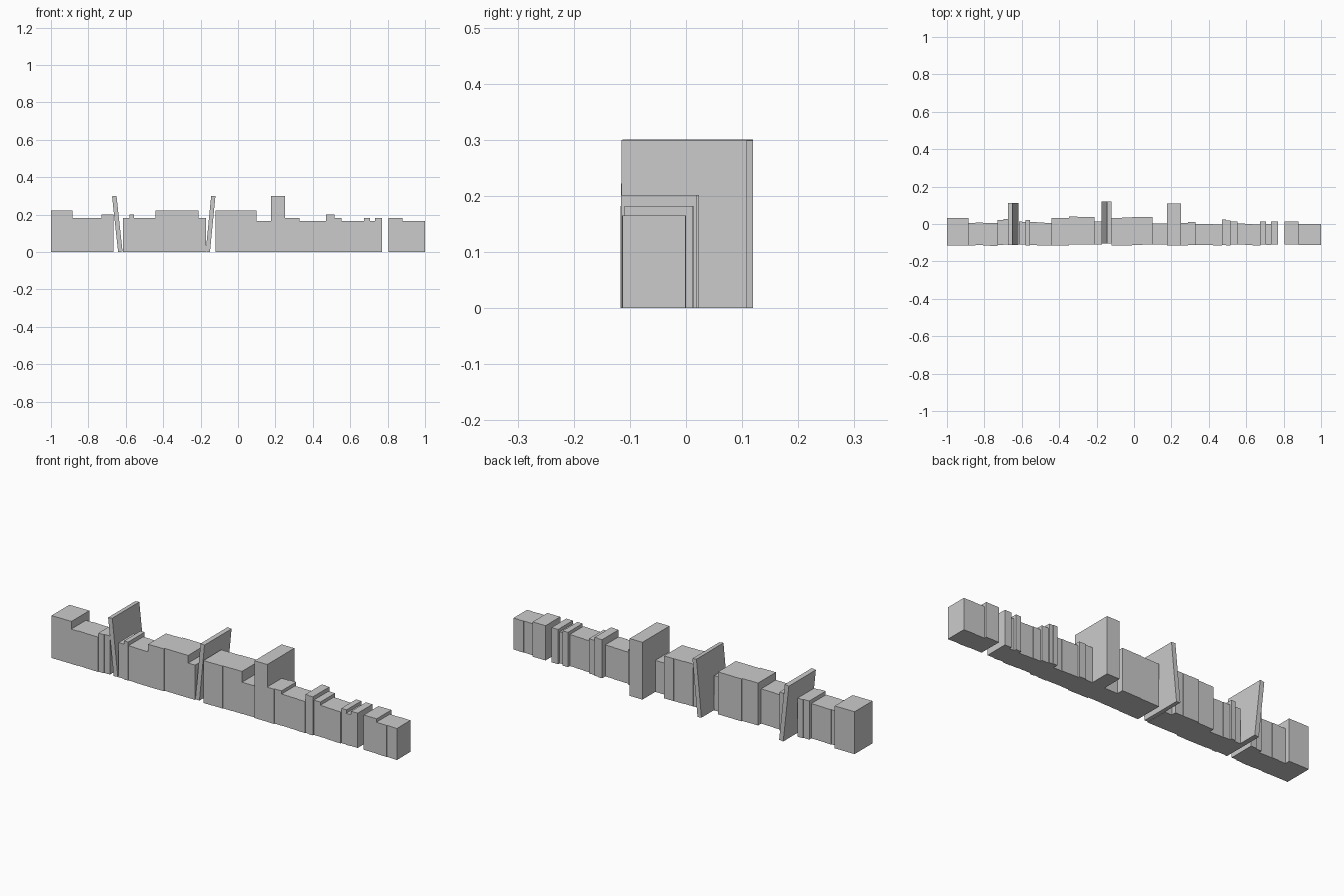
import bpy
import math
import random
from mathutils import Matrix, Vector

random.seed(4)
cube = bpy.data.objects.get("Cube")
if cube:
    bpy.data.objects.remove(cube, do_unlink=True)

grey = bpy.data.materials.new("book grey")
grey.use_nodes = True
grey.diffuse_color = (0.6, 0.6, 0.6, 1)
grey.node_tree.nodes["Principled BSDF"].inputs["Base Color"].default_value = grey.diffuse_color

# Book formats: height and depth
FORMATS = {
    "pocket": (0.165, 0.112),
    "small": (0.182, 0.122),
    "medium": (0.202, 0.136),
    "large": (0.222, 0.148),
    "atlas": (0.30, 0.224),
}
FRONT = -0.113


def add_book(name, x0, x1, kind, front, lean=0, pivot=0):
    """Box book standing on the floor, optionally tipped about its lower edge."""
    height, depth = FORMATS[kind]
    bpy.ops.mesh.primitive_cube_add(size=1)
    book = bpy.context.object
    book.name = name
    book.data.transform(Matrix.Translation(((x0 + x1) / 2, front + depth / 2, height / 2))
                        @ Matrix.Diagonal((x1 - x0, depth, height, 1)))
    if lean:
        hinge = Vector((pivot, 0, 0))
        book.data.transform(Matrix.Translation(hinge)
                            @ Matrix.Rotation(math.radians(lean), 4, "Y")
                            @ Matrix.Translation(-hinge))
    book.data.materials.append(grey)


# Runs of equal books: format, start, end, number of books
ROW = [
    ("large", -1, -0.885, 1),
    ("small", -0.885, -0.73, 4),
    ("medium", -0.73, -0.666, 2),
    ("small", -0.615, -0.58, 2),
    ("medium", -0.58, -0.556, 1),
    ("small", -0.556, -0.44, 3),
    ("large", -0.44, -0.212, 5),
    ("small", -0.212, -0.172, 1),
    ("large", -0.12, 0.1, 4),
    ("pocket", 0.1, 0.176, 2),
    ("small", 0.25, 0.33, 2),
    ("pocket", 0.33, 0.47, 3),
    ("medium", 0.47, 0.515, 2),
    ("small", 0.515, 0.553, 1),
    ("pocket", 0.553, 0.675, 3),
    ("small", 0.675, 0.705, 1),
    ("pocket", 0.705, 0.732, 1),
    ("small", 0.732, 0.77, 1),
    ("small", 0.805, 0.88, 1),
    ("pocket", 0.88, 1, 4),
]

# Upright books, slightly uneven along the front
count = 0
for kind, start, end, number in ROW:
    width = (end - start) / number
    for i in range(number):
        count += 1
        add_book(f"{kind}_book_{count}", start + i * width, start + (i + 1) * width,
                 kind, FRONT + random.uniform(-0.004, 0.005))

# Tall upright book
add_book("tall_book", 0.176, 0.25, "atlas", -0.115)

# Thin tall books leaning against their neighbours
add_book("left_leaning_book", -0.641, -0.617, "atlas", -0.113, -6.2, -0.641)
add_book("right_leaning_book", -0.173, -0.15, "atlas", -0.105, 5.6, -0.15)
